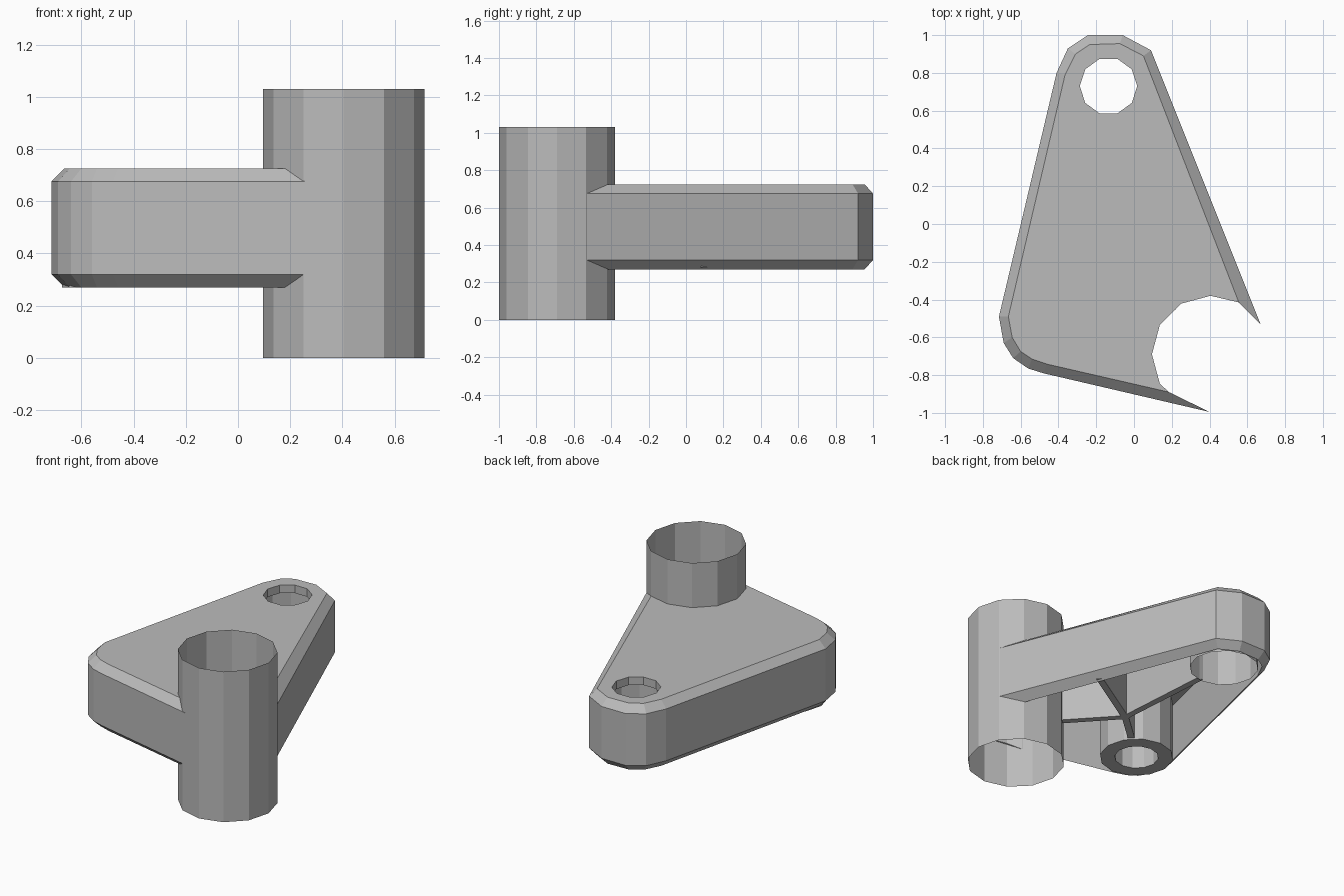
import bpy, bmesh, math
from mathutils import Vector

if "Cube" in bpy.data.objects:
    bpy.data.objects.remove(bpy.data.objects["Cube"])

grey = bpy.data.materials.new("plain grey")
grey.use_nodes = True
grey.diffuse_color = (0.5, 0.5, 0.5, 1)
grey.node_tree.nodes["Principled BSDF"].inputs["Base Color"].default_value = (0.5, 0.5, 0.5, 1)

TUBE, TUBE_R = Vector((0.405, -0.69)), 0.31
HOLE, BOSS = Vector((-0.135, 0.73)), Vector((-0.44, -0.5))
HUB = Vector((-0.07, -0.17))
RIM, LOW, HIGH, TOP, UNDER = 0.27, 0.32, 0.675, 0.725, 0.67


def finish(bm, name):
    mesh = bpy.data.meshes.new(name)
    bm.to_mesh(mesh)
    bm.free()
    mesh.materials.append(grey)
    ob = bpy.data.objects.new(name, mesh)
    bpy.context.collection.objects.link(ob)
    return ob


def circle(c, r, n, start=0):
    angles = [math.radians(start + 360 * i / n) for i in range(n)]
    return [c + Vector((r * math.cos(a), r * math.sin(a))) for a in angles]


def ring(bm, pts, z):
    return [bm.verts.new((p.x, p.y, z)) for p in pts]


def strip(bm, a, b, closed=False):
    n = len(a)
    for i in range(n if closed else n - 1):
        j = (i + 1) % n
        bm.faces.new((a[i], a[j], b[j], b[i]))


def sheet(bm, outline, hole, up):
    # Flat face with a round opening
    edges = []
    for loop in (outline, hole):
        for i, v in enumerate(loop):
            w = loop[(i + 1) % len(loop)]
            edges.append(bm.edges.get((v, w)) or bm.edges.new((v, w)))
    made = bmesh.ops.triangle_fill(bm, edges=edges, use_beauty=True, normal=(0, 0, up))
    for f in made["geom"]:
        if isinstance(f, bmesh.types.BMFace):
            f.normal_update()
            if f.normal.z * up < 0:
                f.normal_flip()


# Hollow triangular housing: outer and inset paths run from the tube around to the tube
outer = [Vector(p) for p in (
    (0.40, -0.995), (-0.48, -0.79), (-0.56, -0.765), (-0.64, -0.71), (-0.69, -0.63),
    (-0.715, -0.49), (-0.41, 0.80), (-0.35, 0.93), (-0.245, 1.0), (-0.06, 1.0),
    (0.09, 0.92), (0.67, -0.53))]
inset = [Vector(p) for p in (
    (0.185, -0.89), (-0.46, -0.742), (-0.54, -0.715), (-0.60, -0.675), (-0.645, -0.6),
    (-0.665, -0.49), (-0.365, 0.79), (-0.31, 0.90), (-0.235, 0.95), (-0.075, 0.955),
    (0.05, 0.89), (0.555, -0.415))]
bite = circle(TUBE, TUBE_R, 12)[3:8]

bm = bmesh.new()
rows = [ring(bm, path, z) for path, z in (
    (inset, UNDER), (inset, RIM), (outer, LOW), (outer, HIGH), (inset, TOP))]
for a, b in zip(rows, rows[1:]):
    strip(bm, b, a)
hole_low, hole_top = [ring(bm, circle(HOLE, 0.152, 10, 0), z) for z in (UNDER, TOP)]
strip(bm, hole_low, hole_top, True)
sheet(bm, rows[4] + ring(bm, bite, TOP), hole_top, 1)
sheet(bm, rows[0] + ring(bm, bite, UNDER), hole_low, -1)
finish(bm, "housing")

# Open thin-walled tube
bm = bmesh.new()
strip(bm, *[ring(bm, circle(TUBE, TUBE_R, 12), z) for z in (0, 1.03)], True)
finish(bm, "tube")

# Thin socket under the round opening
bm = bmesh.new()
strip(bm, *[ring(bm, circle(HOLE, 0.22, 12), z) for z in (RIM, UNDER)], True)
finish(bm, "socket")

# Corner boss with a blind bore
bm = bmesh.new()
rows = [ring(bm, circle(BOSS, r, 12), z) for r, z in (
    (0.235, UNDER), (0.235, RIM), (0.14, RIM), (0.14, UNDER))]
for a, b in zip(rows, rows[1:]):
    strip(bm, b, a, True)
finish(bm, "corner_boss")


def rib(name, end):
    # Upright web from the hub to a boss or wall
    side = (end - HUB).normalized().orthogonal() * 0.022
    foot = [HUB + side, HUB - side, end - side, end + side]
    bm = bmesh.new()
    low, high = ring(bm, foot, RIM + 0.01), ring(bm, foot, UNDER)
    strip(bm, low, high, True)
    bm.faces.new(low[::-1])
    bm.faces.new(high)
    bmesh.ops.recalc_face_normals(bm, faces=bm.faces)
    finish(bm, name)


def towards(c, r):
    return c + (HUB - c).normalized() * r


rib("tube_rib", towards(TUBE, 0.3))
rib("socket_rib", towards(HOLE, 0.215))
rib("boss_rib", towards(BOSS, 0.23))
rib("wall_rib", Vector((0.37, 0.1)))
